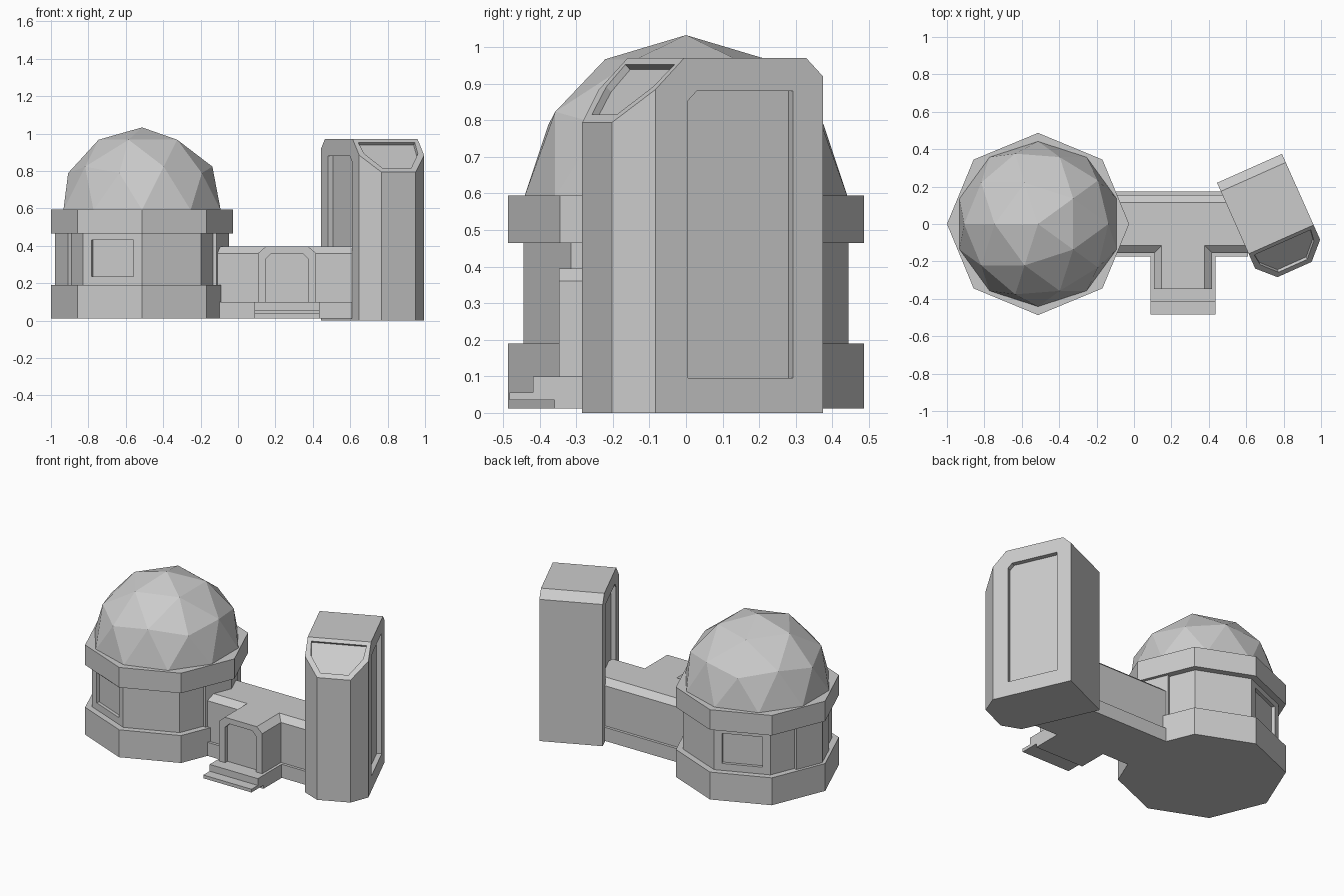
import bpy, bmesh
from math import radians, cos, sin, pi
from mathutils import Matrix, Vector

if "Cube" in bpy.data.objects:
    bpy.data.objects.remove(bpy.data.objects["Cube"])

# Single pale grey finish
grey = bpy.data.materials.new("pale_grey")
grey.use_nodes = True
GREY = (0.6, 0.6, 0.6, 1)
grey.diffuse_color = GREY
grey.node_tree.nodes["Principled BSDF"].inputs["Base Color"].default_value = GREY

UP = Vector((0, 0, 1))


def frame(origin, xdir, ydir):
    """Matrix whose local x, y follow the given directions."""
    x, y = Vector(xdir), Vector(ydir)
    m = Matrix((x, y, x.cross(y))).transposed().to_4x4()
    m.translation = Vector(origin)
    return m


def loft(rings):
    """Closed solid through equal-sized rings of 3D points."""
    bm = bmesh.new()
    loops = [[bm.verts.new(p) for p in ring] for ring in rings]
    for a, b in zip(loops, loops[1:]):
        for i in range(len(a)):
            j = (i + 1) % len(a)
            bm.faces.new((a[i], a[j], b[j], b[i]))
    bm.faces.new(loops[0][::-1])
    bm.faces.new(loops[-1])
    return bm


def prism(points, depth):
    return loft([[(x, y, z) for x, y in points] for z in (0, depth)])


def make(name, bm, matrix=Matrix()):
    bm.transform(matrix)
    bmesh.ops.recalc_face_normals(bm, faces=bm.faces[:])
    mesh = bpy.data.meshes.new(name)
    bm.to_mesh(mesh)
    bm.free()
    mesh.materials.append(grey)
    ob = bpy.data.objects.new(name, mesh)
    bpy.context.collection.objects.link(ob)
    return ob


def combine(target, tool, operation):
    """Apply a boolean and discard the tool object."""
    mod = target.modifiers.new(operation.lower(), "BOOLEAN")
    mod.operation, mod.solver, mod.object = operation, "EXACT", tool
    bpy.context.view_layer.objects.active = target
    bpy.ops.object.modifier_apply(modifier=mod.name)
    bpy.data.objects.remove(tool)


def recess(target, centre, normal, points, depth):
    """Sink a flat panel outline into an upright wall."""
    n = Vector(normal)
    m = frame(Vector(centre) - n * depth, UP.cross(n), UP)
    cutter = make("panel_cutter", prism(points, depth * 2), m)
    cutter.hide_render = True
    combine(target, cutter, "DIFFERENCE")


# Octagonal drum: wide base, narrower wall, wide collar
DRUM = Vector((-0.513, 0, 0))
WALL = 0.445


def octagon(r, z):
    return [(r * cos(i * pi / 4), r * sin(i * pi / 4), z) for i in range(8)]


drum = make("drum", loft([octagon(r, z) for r, z in (
    (0.487, 0.012), (0.487, 0.19), (WALL, 0.19),
    (WALL, 0.465), (0.487, 0.465), (0.487, 0.595))]),
    Matrix.Translation(DRUM))
window = [(-0.122, 0.235), (0.122, 0.235), (0.122, 0.43), (-0.122, 0.43)]
for angle in (112.5, 247.5):
    n = Vector((cos(radians(angle)), sin(radians(angle)), 0))
    recess(drum, DRUM + n * WALL * cos(pi / 8), n, window, 0.02)

# Raised wall panels wrapped round the two side corners
for name, side in (("left_corner_panel", 1), ("right_corner_panel", -1)):
    pts = [(0.466, 0), (0.397, 0.168), (0.36, 0.153),
           (0.36, -0.153), (0.397, -0.168)]
    make(name, prism([(x * side, y) for x, y in pts], 0.275),
         Matrix.Translation(DRUM + UP * 0.19))

# Faceted dome: upper half of a geodesic ball
bm = bmesh.new()
bmesh.ops.create_icosphere(bm, subdivisions=2, radius=0.442)
bmesh.ops.delete(bm, geom=[v for v in bm.verts if v.co.z < -0.01], context="VERTS")
make("dome", bm, Matrix.Translation(DRUM + UP * 0.591) @ Matrix.Rotation(pi, 4, "Z"))

# Corridor and entrance porch share one section with a plinth and bevelled roof
half = [(0.173, 0.012), (0.173, 0.1), (0.155, 0.1), (0.155, 0.36), (0.115, 0.395)]
section = half + [(-x, z) for x, z in reversed(half)]
PORCH_X, PORCH_Y = 0.262, 0.347
corridor = make("corridor", prism(section, 0.76), frame((-0.15, 0, 0), (0, 1, 0), UP))
porch = make("porch", prism(section, PORCH_Y), frame((PORCH_X, 0, 0), (1, 0, 0), UP))
combine(corridor, porch, "UNION")
door = [(-0.112, 0.1), (0.112, 0.1), (0.112, 0.33), (0.082, 0.36),
        (-0.082, 0.36), (-0.112, 0.33)]
recess(corridor, (PORCH_X, -PORCH_Y, 0), (0, -1, 0), door, 0.025)

# Entrance steps
steps = [(-PORCH_Y, 0.012), (-0.36, 0.012), (-0.36, 0.035), (-0.483, 0.035),
         (-0.483, 0.056), (-0.418, 0.056), (-0.418, 0.1), (-PORCH_Y, 0.1)]
make("entrance_steps", prism(steps, 0.346), frame((PORCH_X - 0.173, 0, 0), (0, 1, 0), UP))

# Turned tower with cut front corners, sloped front top and bevelled back top
TURN = radians(24)
u = Vector((cos(TURN), sin(TURN), 0))
v = UP.cross(u)
BACK = Vector((0.6175, 0.2975, 0))
HALF, TOP = 0.19, 0.97
plan = [(-HALF, 0), (-HALF, -0.502), (-0.1, -0.592),
        (0.1, -0.592), (HALF, -0.502), (HALF, 0)]
bm = prism(plan, TOP)
for y, direction in ((-0.416, -1), (-0.05, 1)):
    bmesh.ops.bisect_plane(bm, geom=bm.verts[:] + bm.edges[:] + bm.faces[:],
                           plane_co=(0, y, TOP), plane_no=(0, direction, 1),
                           clear_outer=True)
    bmesh.ops.holes_fill(bm, edges=[e for e in bm.edges if e.is_boundary])
bmesh.ops.recalc_face_normals(bm, faces=bm.faces[:])
bm.normal_update()
slope = [f for f in bm.faces if f.normal.z > 0.5 and f.normal.y < -0.5]
bmesh.ops.inset_individual(bm, faces=slope, thickness=0.035)
bmesh.ops.inset_individual(bm, faces=slope, thickness=0, depth=-0.02)
tower = make("tower", bm, frame(BACK, u, v))

# Tall sunken panels on both tower sides
for side in (1, -1):
    outline = [(-0.09, 0.095), (-0.405, 0.095), (-0.405, 0.853),
               (-0.378, 0.88), (-0.09, 0.88)]
    recess(tower, BACK + u * HALF * side, u * side,
           [(a * side, z) for a, z in outline], 0.03)
